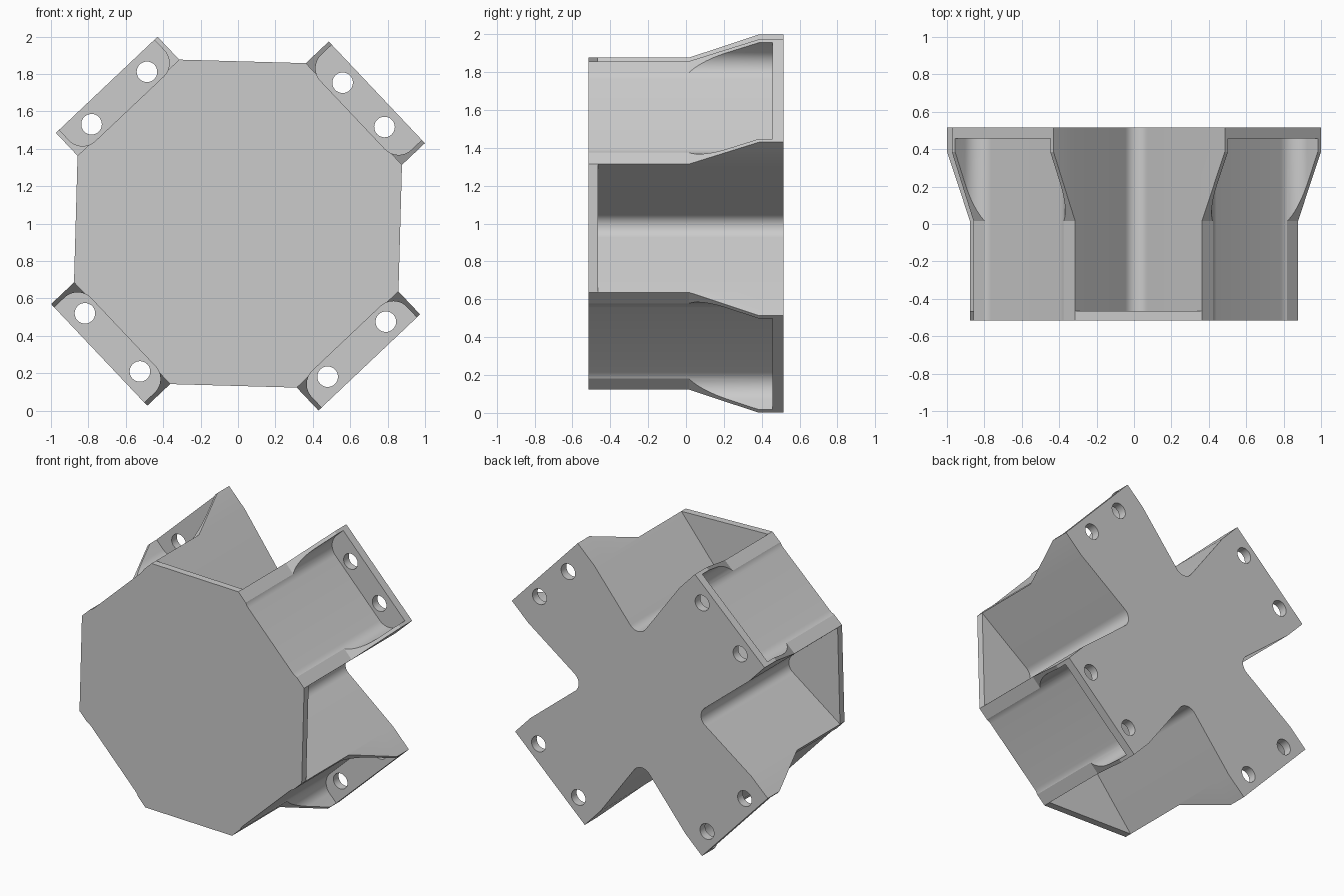
import bpy, bmesh, math
from mathutils import Vector

if "Cube" in bpy.data.objects:
    bpy.data.objects.remove(bpy.data.objects["Cube"])

ANGLE = math.radians(43.4)      # the cross is turned slightly off 45 degrees
W = 0.374                       # half width of an arm at its end
R_IN, R_OUT = 0.853, 1.0215     # arm reach at the front / flared back
Y_FRONT, Y_PLATE, Y_BACK = -0.515, -0.465, 0.515


def spin(p, k):
    """Rotate a 2D point by k quarter turns."""
    u, v = p
    for _ in range(k):
        u, v = -v, u
    return u, v


def place(p, y):
    """Cross coordinates (u, v) at depth y to world space."""
    c, s = math.cos(ANGLE), math.sin(ANGLE)
    return Vector((p[0] * c - p[1] * s, y, 1 + p[0] * s + p[1] * c))


def arc(cx, cy, r, a0, a1, n=8):
    return [(cx + r * math.cos(math.radians(a0 + (a1 - a0) * i / n)),
             cy + r * math.sin(math.radians(a0 + (a1 - a0) * i / n)))
            for i in range(n + 1)]


def loft(bm, sections):
    """Closed solid through matching outlines given as (points, y)."""
    rings = [[bm.verts.new(place(p, y)) for p in pts] for pts, y in sections]
    n = len(rings[0])
    for a, b in zip(rings, rings[1:]):
        for i in range(n):
            j = (i + 1) % n
            bm.faces.new((a[i], a[j], b[j], b[i]))
    bm.faces.new(rings[0])
    bm.faces.new(rings[-1])


def make(name, solids):
    bm = bmesh.new()
    for sections in solids:
        loft(bm, sections)
    bmesh.ops.recalc_face_normals(bm, faces=bm.faces)
    me = bpy.data.meshes.new(name)
    bm.to_mesh(me)
    bm.free()
    ob = bpy.data.objects.new(name, me)
    bpy.context.collection.objects.link(ob)
    return ob


def cross(reach, root=0.304, bend=0.845, r=0.075):
    """Cross outline: arms narrow toward the centre, inner corners filleted."""
    t = math.atan((W - root) / (bend - root))
    c = root + r / math.sin(math.pi / 4 - t) / math.sqrt(2)
    t = math.degrees(t)
    arm = ([(bend, -W), (reach, -W), (reach, W), (bend, W)]
           + arc(c, c, r, 270 + t, 180 - t, 10))
    return [spin(p, k) for k in range(4) for p in arm]


def cut(target, cutter):
    cutter.hide_render = True
    mod = target.modifiers.new("cut", 'BOOLEAN')
    mod.operation = 'DIFFERENCE'
    mod.solver = 'EXACT'
    mod.object = cutter
    bpy.context.view_layer.objects.active = target
    bpy.ops.object.modifier_apply(modifier=mod.name)


# Octagonal front plate
octagon = [spin(p, k) for k in range(4) for p in ((R_IN, -W), (R_IN, W))]
plate = make("front_plate", [[(octagon, Y_FRONT), (octagon, Y_PLATE)]])

# Cross-shaped body, flaring out toward the back
body = make("cross_body", [[(cross(R_IN), Y_PLATE), (cross(R_IN), 0.015),
                            (cross(R_OUT), 0.385), (cross(R_OUT), Y_BACK)]])

# Screw channels: a shallow recess down each arm end, deep at the flare
pw, pr, pu = 0.35, 0.1, R_IN - 0.008
channel = ([(1.2, -pw), (1.2, pw)] + arc(pu + pr, pw - pr, pr, 90, 180, 12)
           + arc(pu + pr, -pw + pr, pr, 180, 270, 12))
channels = make("channel_cutter", [
    [([spin(p, k) for p in channel], y) for y in (-0.6, 0.457)]
    for k in range(4)])
cut(plate, channels)
cut(body, channels)
bpy.data.objects.remove(channels)

# Two screw holes through each arm flange (one pair is set closer)
holes = []
for k, spread in enumerate((0.163, 0.204, 0.214, 0.214)):
    for v in (-spread, spread):
        ring = [spin(p, k) for p in arc(0.924, v, 0.055, 0, 360, 32)[:-1]]
        holes.append([(ring, 0.42), (ring, 0.6)])
hole_cutter = make("hole_cutter", holes)
cut(body, hole_cutter)
bpy.data.objects.remove(hole_cutter)

# Smooth fillets and holes, sharp elsewhere
for ob in (plate, body):
    bpy.ops.object.select_all(action='DESELECT')
    ob.select_set(True)
    bpy.context.view_layer.objects.active = ob
    bpy.ops.object.shade_smooth_by_angle(angle=math.radians(14))
